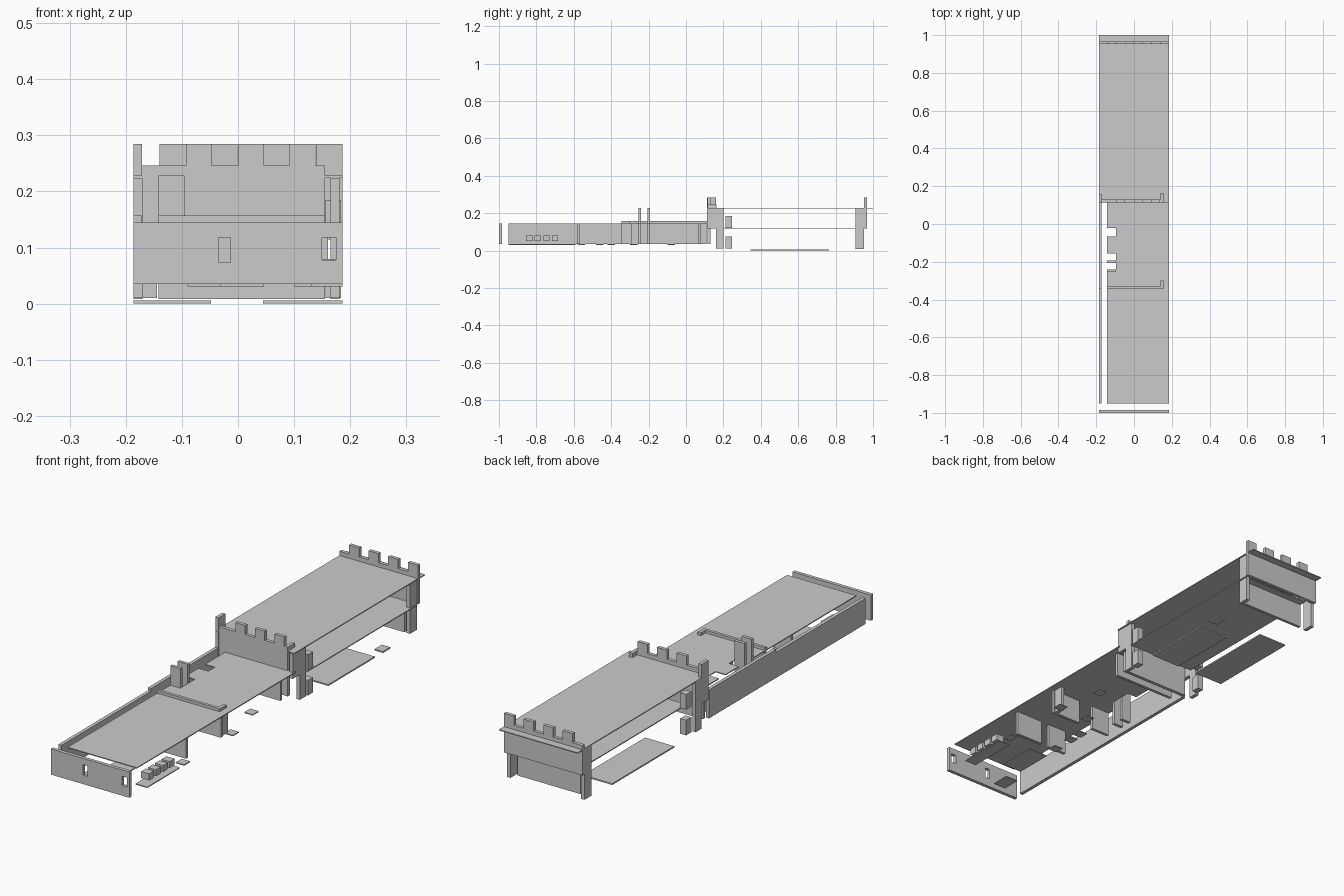
import bpy, bmesh

stone = bpy.data.materials.new("stone_grey")
stone.diffuse_color = (0.6, 0.6, 0.6, 1)


def boxes(name, *bounds):
    """One object made of boxes given as (x0, x1, y0, y1, z0, z1)."""
    bm = bmesh.new()
    for x0, x1, y0, y1, z0, z1 in bounds:
        made = bmesh.ops.create_cube(bm, size=1)
        for v in made["verts"]:
            v.co = (x0 if v.co.x < 0 else x1, y0 if v.co.y < 0 else y1,
                    z0 if v.co.z < 0 else z1)
    mesh = bpy.data.meshes.new(name)
    bm.to_mesh(mesh)
    bm.free()
    mesh.materials.append(stone)
    ob = bpy.data.objects.new(name, mesh)
    bpy.context.collection.objects.link(ob)
    return ob


W = 0.186          # half width
IN = -0.142        # inner edge of the decks
LOW, MID, TOP = 0.035, 0.145, 0.228

# Front plate with two slots
wall = boxes("front_wall", (-W, W, -1, -0.985, LOW, MID))
slots = boxes("slot_cutter", (-0.035, -0.013, -1.1, -0.9, 0.073, 0.118),
              (0.15, 0.175, -1.1, -0.9, 0.078, 0.118))
slots.hide_render = True
slots.hide_viewport = True
cut = wall.modifiers.new("slots", "BOOLEAN")
cut.object = slots
cut.solver = "EXACT"

# Long left wall with raised rear parapet
boxes("left_wall", (-W, -0.171, -0.95, 0.11, LOW, MID),
      (-W, -0.171, -0.345, 0.11, MID, 0.157))

# Front deck, and middle deck notched on the left
boxes("front_deck", (IN, W, -0.95, -0.345, MID - 0.004, MID))
boxes("middle_deck", (-0.095, W, -0.345, 0.125, MID - 0.004, MID),
      *[(IN, -0.095, a, b, MID - 0.004, MID)
        for a, b in ((-0.345, -0.255), (-0.155, -0.065), (-0.02, 0.125))])

# Low kerb with a short return
boxes("deck_kerb", (IN, 0.155, -0.345, -0.332, MID, 0.157),
      (0.14, 0.155, -0.332, -0.3, MID, 0.157))

# Pair of chimney slabs through the deck
boxes("chimney_slabs", *[(IN, -0.095, y, y + 0.014, LOW, TOP)
                         for y in (-0.255, -0.206)])

# Partitions below the decks, with door gaps
boxes("partitions",
      (0.03, 0.16, -0.58, -0.567, LOW, MID - 0.004),
      (-0.1, -0.01, -0.58, -0.567, LOW, MID - 0.004),
      (0.02, 0.16, -0.345, -0.332, LOW, MID - 0.004),
      (-0.14, -0.05, -0.345, -0.332, LOW, MID - 0.004),
      (0.14, 0.155, -0.332, -0.29, LOW, MID - 0.004),
      (-0.14, 0.155, 0.065, 0.078, LOW, MID - 0.004))

# Row of four blocks on a thin shelf
boxes("shelf_blocks", *[(0.14, 0.178, -0.855 + i * 0.046, -0.822 + i * 0.046,
                         0.052, 0.08) for i in range(4)])
boxes("shelf", (0.13, W, -0.88, -0.66, 0.031, 0.035))

# Thin floor plates
boxes("floor_plates",
      (-0.05, 0.046, -0.8, -0.63, 0.031, 0.035),
      (-0.09, -0.03, -0.95, -0.87, 0.031, 0.035),
      *[(x, x + 0.04, y, y + 0.04, 0.031, 0.035)
        for x, y in ((0.146, -0.63), (-0.06, -0.58), (0.146, -0.3),
                     (-0.06, -0.48), (-0.06, -0.42), (0.0, -0.3), (0.1, -0.1))])

# Upper and middle decks of the keep
boxes("keep_roof", (-W, W, 0.115, 1, TOP - 0.004, TOP))
boxes("keep_floor", (IN, W, 0.2, 0.95, 0.114, 0.118))

# Crenellated front wall of the keep
merlons = (-0.093, 0.0, 0.092)
boxes("keep_front_wall", (-0.171, 0.155, 0.115, 0.13, LOW, 0.246),
      (0.14, 0.155, 0.13, 0.163, TOP, 0.246),
      *[(x, x + 0.046, 0.115, 0.13, 0.246, 0.285) for x in merlons])
boxes("corner_merlon", (-W, -0.171, 0.112, 0.16, TOP, 0.285))

# Side walls, each with a leg, and hanging blocks beside them
boxes("keep_side_walls", *[b for x in (-W, 0.165) for b in (
    (x, x + 0.016, 0.112, 0.2, 0.118, TOP - 0.004),
    (x, x + 0.016, 0.16, 0.2, 0.01, 0.118))])
boxes("hanging_blocks", *[(x, x + 0.028, 0.21, 0.245, z, z + 0.065)
                          for x in (-0.172, 0.156) for z in (0.12, 0.01)])

# Crenellated rear wall, lower panel and legs
boxes("keep_rear_wall", (-W, W, 0.952, 0.967, 0.118, 0.246),
      *[(x, x + 0.047, 0.952, 0.967, 0.246, 0.285)
        for x in (-0.14, -0.048, 0.045, 0.139)])
boxes("rear_lower_panel", (IN, 0.155, 0.905, 0.918, 0.008, 0.118))
boxes("rear_legs", *[(x, x + 0.016, 0.905, 0.952, 0.008, TOP - 0.004)
                     for x in (-W, 0.165)])

# Ground slabs under the keep
boxes("ground_slabs", (-W, -0.048, 0.345, 0.765, 0, 0.006),
      (0.045, W, 0.345, 0.66, 0, 0.006),
      (0.146, W, 0.715, 0.765, 0, 0.006))
